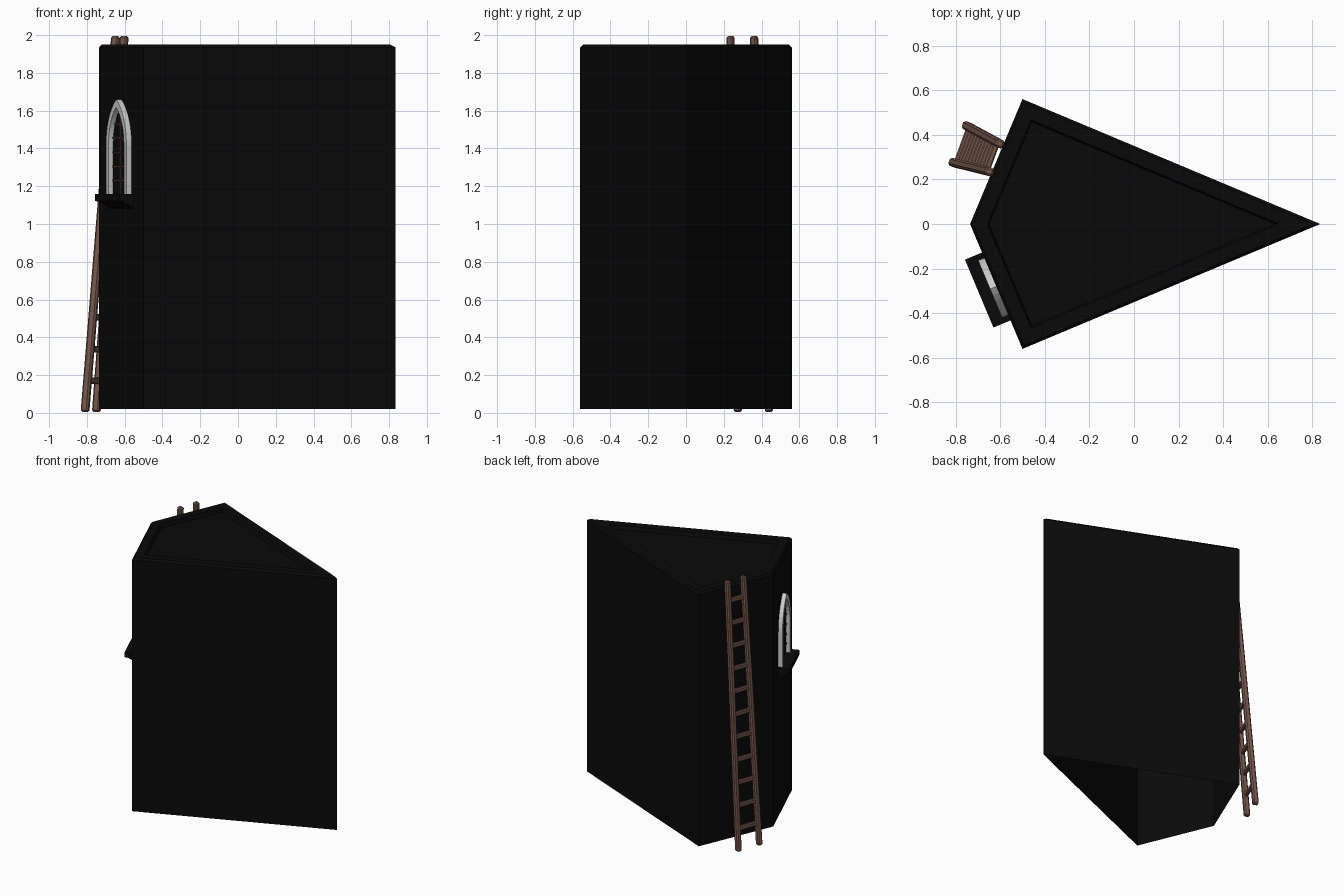
import bpy, bmesh, math
from mathutils import Matrix, Vector

if "Cube" in bpy.data.objects:
    bpy.data.objects.remove(bpy.data.objects["Cube"])


def mat(name, r, g, b):
    m = bpy.data.materials.new(name)
    m.diffuse_color = (r, g, b, 1)
    m.use_nodes = True
    m.node_tree.nodes["Principled BSDF"].inputs["Base Color"].default_value = m.diffuse_color
    return m


BLACK = mat("black_wall", 0.003, 0.003, 0.003)
WOOD = mat("ladder_wood", 0.19, 0.10, 0.075)
DARK = mat("lattice_wood", 0.06, 0.03, 0.022)


def finish(name, bm, material=None, matrix=None):
    bmesh.ops.recalc_face_normals(bm, faces=bm.faces)
    me = bpy.data.meshes.new(name)
    bm.to_mesh(me)
    bm.free()
    ob = bpy.data.objects.new(name, me)
    bpy.context.collection.objects.link(ob)
    if material:
        me.materials.append(material)
    if matrix:
        ob.matrix_world = matrix
    return ob


def slab(name, polys, d0, d1, material, matrix):
    """Flat (u, z) polygons extruded along the outward direction d."""
    bm = bmesh.new()
    for p in polys:
        bm.faces.new([bm.verts.new((u, d0, z)) for u, z in p])
    bmesh.ops.remove_doubles(bm, verts=bm.verts, dist=1e-5)
    r = bmesh.ops.extrude_face_region(bm, geom=bm.faces[:], use_keep_orig=True)
    vs = [g for g in r["geom"] if isinstance(g, bmesh.types.BMVert)]
    bmesh.ops.translate(bm, verts=vs, vec=(0, d1 - d0, 0))
    return finish(name, bm, material, matrix)


def beam(name, a, b, width, depth, side, material, bevel):
    """Bevelled bar from a to b, its width running along side."""
    a, b, side = Vector(a), Vector(b), Vector(side)
    zax = (b - a).normalized()
    xax = (side - zax * side.dot(zax)).normalized()
    rot = Matrix((xax, zax.cross(xax), zax)).transposed().to_4x4()
    bm = bmesh.new()
    bmesh.ops.create_cube(bm, size=1)
    bmesh.ops.scale(bm, verts=bm.verts, vec=(width, depth, (b - a).length))
    bmesh.ops.bevel(bm, geom=bm.edges[:], offset=bevel, segments=1, affect='EDGES')
    return finish(name, bm, material, Matrix.Translation((a + b) / 2) @ rot)


# Kite-shaped tower shell, open below, with a chamfered rim and sunken roof
KITE = [Vector(p) for p in ((-0.735, 0), (-0.5, -0.56), (0.835, 0), (-0.5, 0.56))]


def inset(d):
    out = []
    for i, p in enumerate(KITE):
        e1 = (p - KITE[i - 1]).normalized()
        e2 = (KITE[(i + 1) % 4] - p).normalized()
        n1, n2 = Vector((-e1.y, e1.x)), Vector((-e2.y, e2.x))
        out.append(p + (n1 + n2) * d / (1 + n1.dot(n2)))
    return out


bm = bmesh.new()
rings = [[bm.verts.new((p.x, p.y, z)) for p in inset(d)]
         for d, z in ((0, 0.02), (0, 1.935), (0.012, 1.95), (0.071, 1.95), (0.079, 1.92))]
for lo, hi in zip(rings, rings[1:]):
    for i in range(4):
        j = (i + 1) % 4
        bm.faces.new((lo[i], lo[j], hi[j], hi[i]))
bm.faces.new(rings[-1])
finish("tower_wall", bm, BLACK)

# Local frame of the front-left wall: u along the wall, d outward, z up
t = (KITE[0] - KITE[1]).normalized()
mid = (KITE[0] + KITE[1]) / 2
FACE = Matrix(((t.x, -t.y, 0, mid.x), (t.y, t.x, 0, mid.y), (0, 0, 1, 0), (0, 0, 0, 1)))

# Pointed window
BASE, SPRING, W, H = 1.16, 1.42, 0.14, 0.24
R = (W * W + H * H) / (2 * W)
BAR = 0.035


def arch(off, n=8):
    r, c = R - off, W - R
    top = math.acos(-c / r)
    right = [(W - off, BASE)] + [(c + r * math.cos(top * i / n), SPRING + r * math.sin(top * i / n))
                                 for i in range(n + 1)]
    right[-1] = (0, right[-1][1])
    return right + [(-u, z) for u, z in reversed(right[:-1])]


outer, inner = arch(0), arch(BAR)
slab("window_frame", [(outer[i], outer[i + 1], inner[i + 1], inner[i])
                      for i in range(len(outer) - 1)], -0.005, 0.03, None, FACE)
slab("window_pane", [inner], -0.005, 0.003, BLACK, FACE)


def rect(u0, u1, z0, z1):
    return [(u0, z0), (u1, z0), (u1, z1), (u0, z1)]


# Window lattice
slab("lattice_upright", [rect(-0.006, 0.006, BASE, 1.61)], 0.0, 0.010, DARK, FACE)
for k in range(5):
    z = 1.23 + 0.075 * k
    rise = max(0, z - SPRING)
    half = W - R + math.sqrt((R - BAR) ** 2 - rise ** 2)
    slab("lattice_crossbar", [rect(-half, half, z - 0.005, z + 0.005)], 0.0, 0.008, DARK, FACE)

# Moulded window sill
bm = bmesh.new()
profile = [(-0.005, 1.16), (0.083, 1.16), (0.083, 1.122), (0.055, 1.118), (0.025, 1.10), (-0.005, 1.08)]
f = bm.faces.new([bm.verts.new((-0.165, d, z)) for d, z in profile])
r = bmesh.ops.extrude_face_region(bm, geom=[f], use_keep_orig=True)
bmesh.ops.translate(bm, vec=(0.33, 0, 0),
                    verts=[g for g in r["geom"] if isinstance(g, bmesh.types.BMVert)])
finish("window_sill", bm, BLACK, FACE)

# Ladder leaning on the back-left wall, narrowing upwards
A0, A1 = Vector((-0.81, 0.275, 0.005)), Vector((-0.648, 0.235, 1.995))
B0, B1 = Vector((-0.75, 0.44, 0.005)), Vector((-0.602, 0.36, 1.995))
for a, b in ((A0, A1), (B0, B1)):
    beam("ladder_rail", a, b, 0.038, 0.042, B0 - A0, WOOD, 0.009)
for k in range(11):
    s = 0.083 + 0.0842 * k
    beam("ladder_rung", A0.lerp(A1, s), B0.lerp(B1, s), 0.034, 0.026, (0, 0, 1), WOOD, 0.006)
